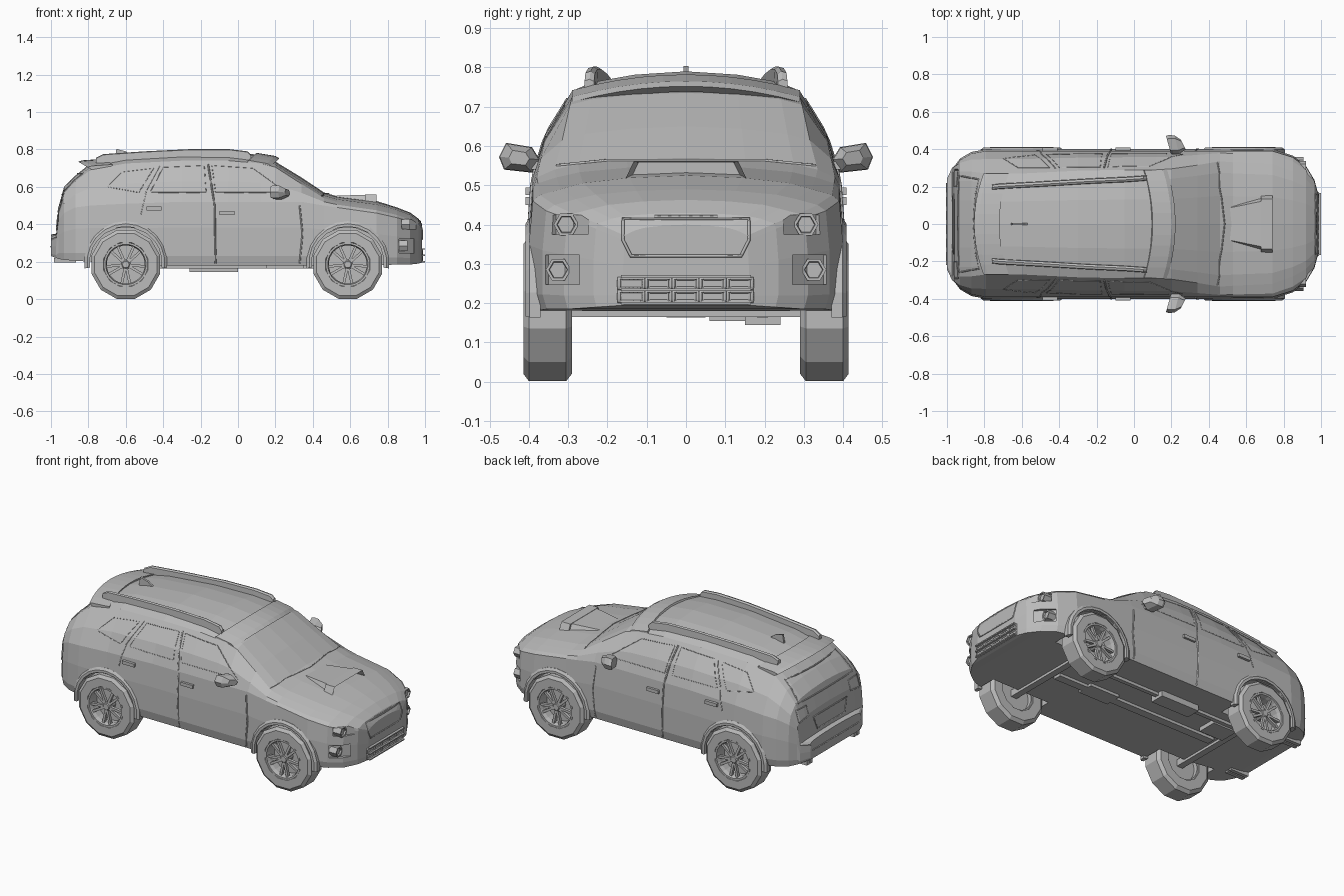
import bpy, bmesh
from math import sin, cos, pi, radians
from mathutils import Vector, Matrix, Euler
from mathutils.bvhtree import BVHTree

if "Cube" in bpy.data.objects:
    bpy.data.objects.remove(bpy.data.objects["Cube"])

GREY = (0.5, 0.5, 0.5, 1)
paint = bpy.data.materials.new("plain_grey")
paint.use_nodes = True
paint.diffuse_color = GREY
paint.node_tree.nodes["Principled BSDF"].inputs["Base Color"].default_value = GREY


def add(name, bm):
    bmesh.ops.recalc_face_normals(bm, faces=bm.faces)
    mesh = bpy.data.meshes.new(name)
    bm.to_mesh(mesh)
    bm.free()
    mesh.materials.append(paint)
    ob = bpy.data.objects.new(name, mesh)
    bpy.context.scene.collection.objects.link(ob)
    return ob


def loft(name, rings, loop=False):
    """Skin a list of closed rings, capped or joined end to end."""
    bm = bmesh.new()
    vs = [[bm.verts.new(p) for p in ring] for ring in rings]
    n = len(vs[0])
    for a, b in zip(vs, vs[1:] + vs[:1] if loop else vs[1:]):
        for i in range(n):
            j = (i + 1) % n
            bm.faces.new((a[i], a[j], b[j], b[i]))
    if not loop:
        bm.faces.new(vs[0])
        bm.faces.new(vs[-1])
    return add(name, bm)


def lathe(name, x, s, profile, n, loop=False):
    """Revolve (radius, y) points about a wheel axle."""
    angles = [2 * pi * (i + 0.5) / n for i in range(n)]
    return loft(name, [[(x + r * sin(a), s * y, AXLE_Z - r * cos(a)) for a in angles]
                       for r, y in profile], loop)


def boxes(name, specs):
    bm = bmesh.new()
    for size, loc, rot in specs:
        m = Matrix.LocRotScale(Vector(loc), Euler(rot), Vector(size))
        bmesh.ops.create_cube(bm, size=1, matrix=m)
    return add(name, bm)


def tube(name, pts, r, closed=False):
    cu = bpy.data.curves.new(name, "CURVE")
    cu.dimensions = "3D"
    cu.bevel_depth, cu.bevel_resolution, cu.use_fill_caps = r, 0, True
    sp = cu.splines.new("POLY")
    sp.points.add(len(pts) - 1)
    for q, p in zip(sp.points, pts):
        q.co = (*p, 1)
    sp.use_cyclic_u = closed
    tmp = bpy.data.objects.new(name, cu)
    bm = bmesh.new()
    mesh = bpy.data.meshes.new_from_object(tmp)
    bm.from_mesh(mesh)
    bpy.data.objects.remove(tmp)
    return add(name, bm)


# Body shell: x, floor, half width, belt height, roof edge y, roof edge z, top
AXLE_Z, WHEELS, NONE = 0.185, (-0.6, 0.587), (0, 0, 0)
STATIONS = [
    (-1, .23, .24, .31, .22, .335, .345), (-.972, .22, .3, .325, .28, .34, .35),
    (-.96, .215, .31, .42, .28, .47, .49), (-.93, .21, .35, .46, .28, .565, .6),
    (-.87, .205, .385, .49, .28, .63, .66), (-.79, .2, .4, .5, .27, .69, .725),
    (-.6, .18, .4, .51, .27, .725, .765), (-.3, .18, .4, .52, .285, .74, .79),
    (-.05, .18, .4, .52, .29, .74, .79), (.12, .18, .4, .52, .29, .725, .77),
    (.2, .18, .4, .52, .295, .705, .735), (.34, .18, .4, .52, .315, .615, .65),
    (.46, .18, .4, .5, .335, .54, .57), (.53, .18, .4, .49, .33, .52, .55),
    (.74, .18, .4, .46, .32, .49, .525), (.85, .185, .365, .435, .28, .465, .49),
    (.92, .185, .31, .415, .24, .44, .463), (.965, .19, .235, .39, .19, .415, .43),
    (.985, .195, .16, .36, .13, .385, .4)]


def section(x, floor, w, belt, ry, rz, top):
    low = floor + 0.15 * (belt - floor)
    mid = floor + 0.6 * (belt - floor)
    half = [(0, floor), (w * .97, floor), (w, low), (w, mid), (w * .975, belt),
            ((w + ry) / 2 + .012, (belt + rz) / 2), (ry, rz),
            (ry * .82, rz + .45 * (top - rz)), (ry * .45, rz + .83 * (top - rz)), (0, top)]
    return [(x, y, z) for y, z in half] + [(x, -y, z) for y, z in half[-2:0:-1]]


body = loft("body_shell", [section(*s) for s in STATIONS])

# Cut the wheel wells and lamp recesses
cutters = []
for s in (-1, 1):
    for x in WHEELS:
        cutters.append(lathe("well_cutter", x, s, [(.2, .265), (.2, .5)], 16))
    for x, y, z, h in ((.92, .3, .4, .05), (.907, .32, .285, .075)):
        cutters.append(boxes("lamp_cutter", [((.034, .12, h), (x, s * y, z), (0, 0, s * pi / 4))]))
for c in cutters:
    c.hide_render = True
    m = body.modifiers.new("cut", "BOOLEAN")
    m.operation, m.solver, m.object = "DIFFERENCE", "EXACT", c
dg = bpy.context.evaluated_depsgraph_get()
cut_mesh = bpy.data.meshes.new_from_object(body.evaluated_get(dg))
body.modifiers.clear()
body.data = cut_mesh
for c in cutters:
    bpy.data.objects.remove(c)
bm = bmesh.new()
bm.from_mesh(body.data)
tree = BVHTree.FromBMesh(bm)
bm.free()


def seam(name, pts, s, end=False, closed=False, r=0.003):
    """Lay a thin line on the shell, projected from the side or from an end."""
    path = []
    for a, b in zip(pts, pts[1:] + pts[:1] if closed else pts[1:]):
        path += [Vector(a).lerp(Vector(b), k / 6) for k in range(6)]
    if not closed:
        path.append(Vector(pts[-1]))
    hits = []
    for u, z in path:
        o, d = ((2 * s, u, z), (-s, 0, 0)) if end else ((u, 2 * s, z), (0, -s, 0))
        hit = tree.ray_cast(Vector(o), Vector(d))[0]
        if hit:
            hits.append(hit)
    if len(hits) > 1:
        tube(name, hits, r, closed)


def rect(y0, y1, z0, z1, taper=0):
    return [(y0 + taper, z0), (y1 - taper, z0), (y1, z1), (y0, z1)]


for s in (-1, 1):
    # Doors and side windows
    seam("middle_door_gap", [(-.12, .19), (-.125, .5), (-.16, .72)], s, r=.005)
    seam("front_door_gap", [(.33, .19), (.345, .35), (.33, .5)], s, r=.005)
    seam("rear_door_gap", [(-.42, .71), (-.49, .58), (-.52, .45)], s)
    seam("front_window_edge", [(-.12, .57), (-.14, .715), (.08, .7), (.26, .57)], s, closed=True, r=.002)
    seam("rear_window_edge", [(-.17, .57), (-.18, .715), (-.4, .705), (-.47, .57)], s, closed=True, r=.002)
    seam("quarter_window_edge", [(-.53, .57), (-.45, .7), (-.62, .68), (-.7, .6)], s, closed=True, r=.002)
    boxes("door_handles", [((.08, .02, .02), (x, s * .398, z), NONE)
                           for x, z in ((-.45, .485), (-.06, .46))])
    # Lamps
    for name, y, z, x in (("headlight", .305, .4, .905), ("fog_lamp", .325, .285, .89)):
        loft(name, [[(x + dx, s * y + r * cos(k * pi / 3), z + r * sin(k * pi / 3)) for k in range(6)]
                    for dx, r in ((-.04, .032), (.015, .032), (.015, .024), (.005, .022))])
    seam("tail_light_edge", [(s * .2, .47), (s * .29, .46), (s * .29, .53), (s * .2, .53)], -1, True, True)
    # Mirror: a faceted housing on a short arm
    outline = [(.372, .565), (.392, .597), (.458, .608), (.476, .572), (.463, .54), (.392, .532)]
    loft("wing_mirror", [[(x + .25 * (.42 - y), s * (.425 + k * (y - .425)), .57 + k * (z - .57))
                          for y, z in outline] for x, k in ((.185, .9), (.2, 1), (.23, .95), (.265, .5))])
    boxes("mirror_arm", [((.04, .07, .02), (.225, s * .375, .55), NONE)])
    # Roof rail
    loft("roof_rail", [[(x, s * (y + dy), z + dz) for dy, dz in
                        ((-.013, -.045), (.016, -.05), (.013, -.004), (0, 0), (-.011, -.006))]
                       for x, y, z in ((-.76, .195, .755), (-.72, .2, .775), (-.5, .212, .79),
                                       (-.25, .227, .802), (-.05, .236, .802), (.05, .243, .79), (.07, .245, .77))])
    # Wheel arches and wheels
    for x in WHEELS:
        angles = [radians(-8 + 196 * k / 12) for k in range(13)]
        loft("wheel_arch", [[(x + r * cos(a), s * y, AXLE_Z + .01 + r * sin(a)) for r, y in
                             ((.193, .37), (.193, .408), (.208, .408), (.222, .398), (.222, .37))]
                            for a in angles])
        lathe("tyre", x, s, [(.112, .29), (.17, .29), (.19, .305), (.19, .4), (.172, .413),
                             (.122, .413), (.112, .4)], 12, True)
        lathe("wheel_rim", x, s, [(.118, .3), (.118, .412), (.108, .412), (.102, .39), (.102, .3)], 24, True)
        lathe("brake_disc", x, s, [(.105, .325), (.105, .345)], 20)
        lathe("hub", x, s, [(.024, .33), (.028, .395), (.018, .405)], 10)
        spokes = []
        for k in range(10):
            a = radians(36 * k + (6 if k % 2 else -6))
            spokes.append(((.09, .018, .014), (x + .064 * cos(a), s * .392, AXLE_Z + .064 * sin(a)), (0, -a, 0)))
        boxes("wheel_spokes", spokes)

# Front grille and lower intake
seam("grille_edge", [(-.14, .32), (.14, .32), (.16, .36), (.16, .415), (-.16, .415), (-.16, .36)], 1, True, True, .004)
seam("bonnet_edge", [(-.08, .42), (.08, .42)], 1, True, r=.004)
for k in range(5):
    y = -.17 + .069 * k
    for z in (.204, .237):
        seam("intake_cell", rect(y, y + .062, z, z + .026), 1, True, True, .005)
boxes("intake_bars", [((.03, .33, .007), (.985, 0, z), NONE) for z in (.2, .234, .268)])

# Rear hatch
seam("rear_window_frame", rect(-.24, .24, .56, .67, -.02), -1, True, True, .004)
seam("number_plate_recess", rect(-.16, .16, .37, .45, .03), -1, True, True, .004)
seam("rear_bumper_groove", [(-.22, .28), (.22, .28)], -1, True, r=.004)

# Bonnet scoop with a recessed mouth
bm = bmesh.new()
quads = [[bm.verts.new((x, y, z)) for y, z in ((-w, lo), (w, lo), (w * .86, hi), (-w * .86, hi))]
         for x, w, lo, hi in ((.51, .1, .53, .552), (.74, .155, .515, .56))]
for i in range(4):
    j = (i + 1) % 4
    bm.faces.new((quads[0][i], quads[0][j], quads[1][j], quads[1][i]))
bm.faces.new(quads[0])
mouth = bm.faces.new(quads[1])
bmesh.ops.inset_region(bm, faces=[mouth], thickness=.01)
bmesh.ops.translate(bm, verts=mouth.verts, vec=(-.06, 0, 0))
add("bonnet_scoop", bm)


# Arched lip above the windscreen and spoiler above the hatch
def arch_strip(name, corners, half, bow, drop):
    ts = [k / 5 - 1 for k in range(11)]
    loft(name, [[(x + bow * t * t, half * t, z - drop * t * t) for x, z in corners] for t in ts])


arch_strip("windscreen_lip", [(.09, .76), (.1, .782), (.2, .765), (.222, .752), (.2, .738)], .29, -.045, .04)
arch_strip("rear_spoiler", [(-.73, .72), (-.72, .75), (-.83, .742), (-.855, .735), (-.8, .705)], .27, .05, .03)
seam("windscreen_base", [(-.33, .55), (-.2, .563), (.2, .563), (.33, .55)], 1, True, r=.004)
loft("roof_fin", [[(x, y, z) for x, z in ((-.66, .745), (-.65, .803), (-.6, .79), (-.56, .76))] for y in (-.006, .006)])

# Underside: drive tunnel, exhaust and axles
boxes("drive_shaft", [((1.1, .05, .03), (0, 0, .178), NONE), ((.2, .1, .03), (.25, 0, .178), NONE)])
boxes("exhaust", [((.26, .09, .05), (-.13, .195, .17), NONE), ((1, .025, .025), (-.1, .195, .175), NONE),
                  ((.16, .12, .05), (-.5, .12, .18), NONE)])
boxes("axles", [((.04, .66, .04), (x, 0, AXLE_Z), NONE) for x in WHEELS])
for s in (-1, 1):
    boxes("exhaust_tips", [((.12, .022, .025), (-.925, s * y, .207), NONE) for y in (.21, .24)])
